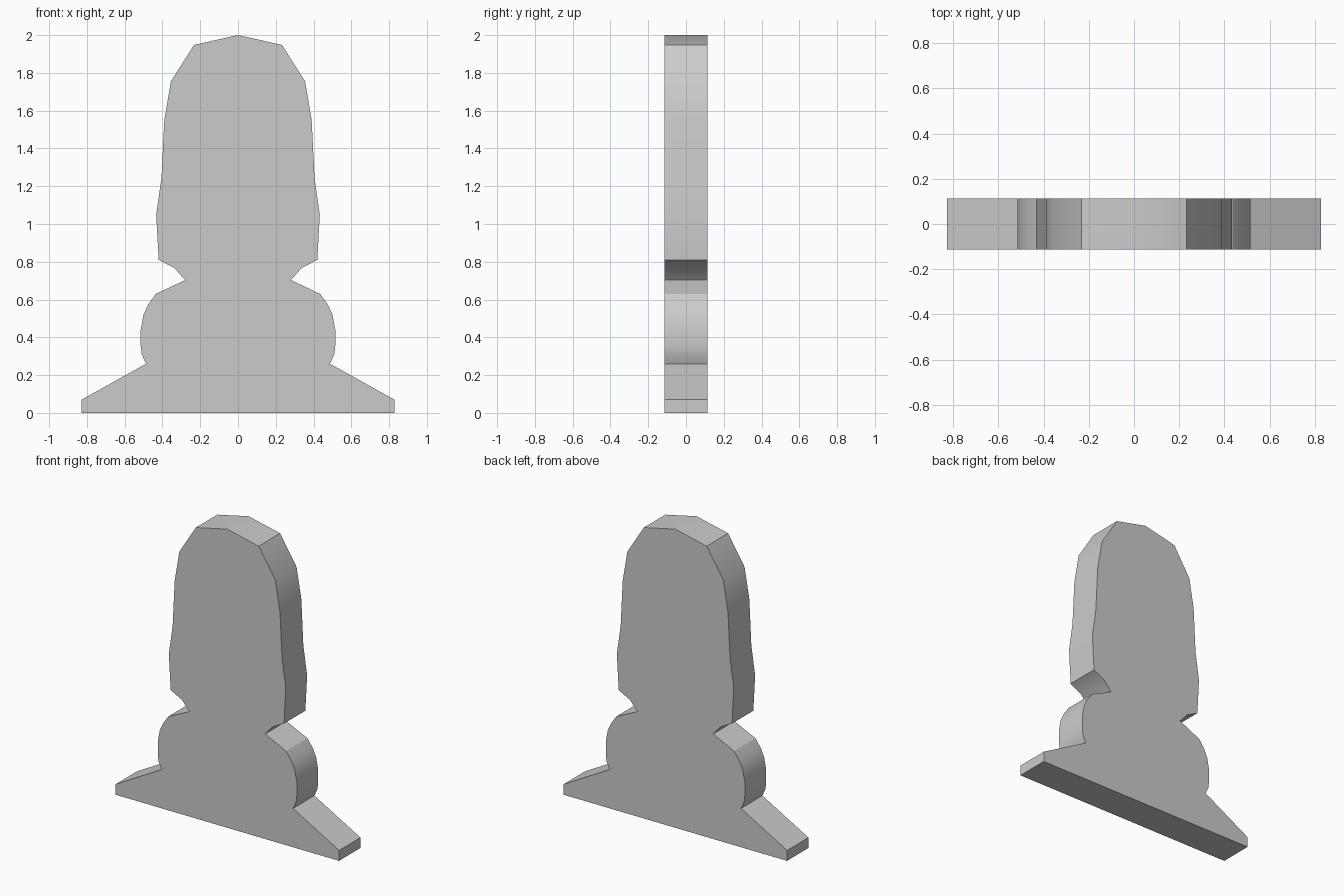
import bpy, bmesh
from mathutils import Vector

if "Cube" in bpy.data.objects:
    bpy.data.objects.remove(bpy.data.objects["Cube"])

HALF_DEPTH = 0.113

# Right half of the outline, (x, z) from the foot up to the crown
right = [
    (0.828, 0.0), (0.828, 0.07),                      # foot
    (0.487, 0.26), (0.51, 0.31), (0.515, 0.355),      # rounded lower body
    (0.515, 0.44), (0.50, 0.52), (0.475, 0.575), (0.435, 0.63),
    (0.28, 0.703), (0.338, 0.768), (0.42, 0.81),      # neck notch
    (0.433, 1.05), (0.405, 1.245), (0.39, 1.55),      # tall upper body
    (0.355, 1.755), (0.233, 1.948),
]
outline = right + [(0.0, 2.0)] + [(-x, z) for x, z in reversed(right)]

# Flat slab: front face extruded to the back
bm = bmesh.new()
front = bm.faces.new([bm.verts.new((x, -HALF_DEPTH, z)) for x, z in outline])
result = bmesh.ops.extrude_face_region(bm, geom=[front], use_keep_orig=True)
moved = [g for g in result["geom"] if isinstance(g, bmesh.types.BMVert)]
bmesh.ops.translate(bm, verts=moved, vec=Vector((0, 2 * HALF_DEPTH, 0)))
bmesh.ops.recalc_face_normals(bm, faces=bm.faces)

mesh = bpy.data.meshes.new("figure_slab")
bm.to_mesh(mesh)
bm.free()
slab = bpy.data.objects.new("figure_slab", mesh)
bpy.context.collection.objects.link(slab)

# Soft shading on the gentle curves, sharp rim and corners
bpy.context.view_layer.objects.active = slab
slab.select_set(True)
bpy.ops.object.shade_smooth_by_angle(angle=0.45)
